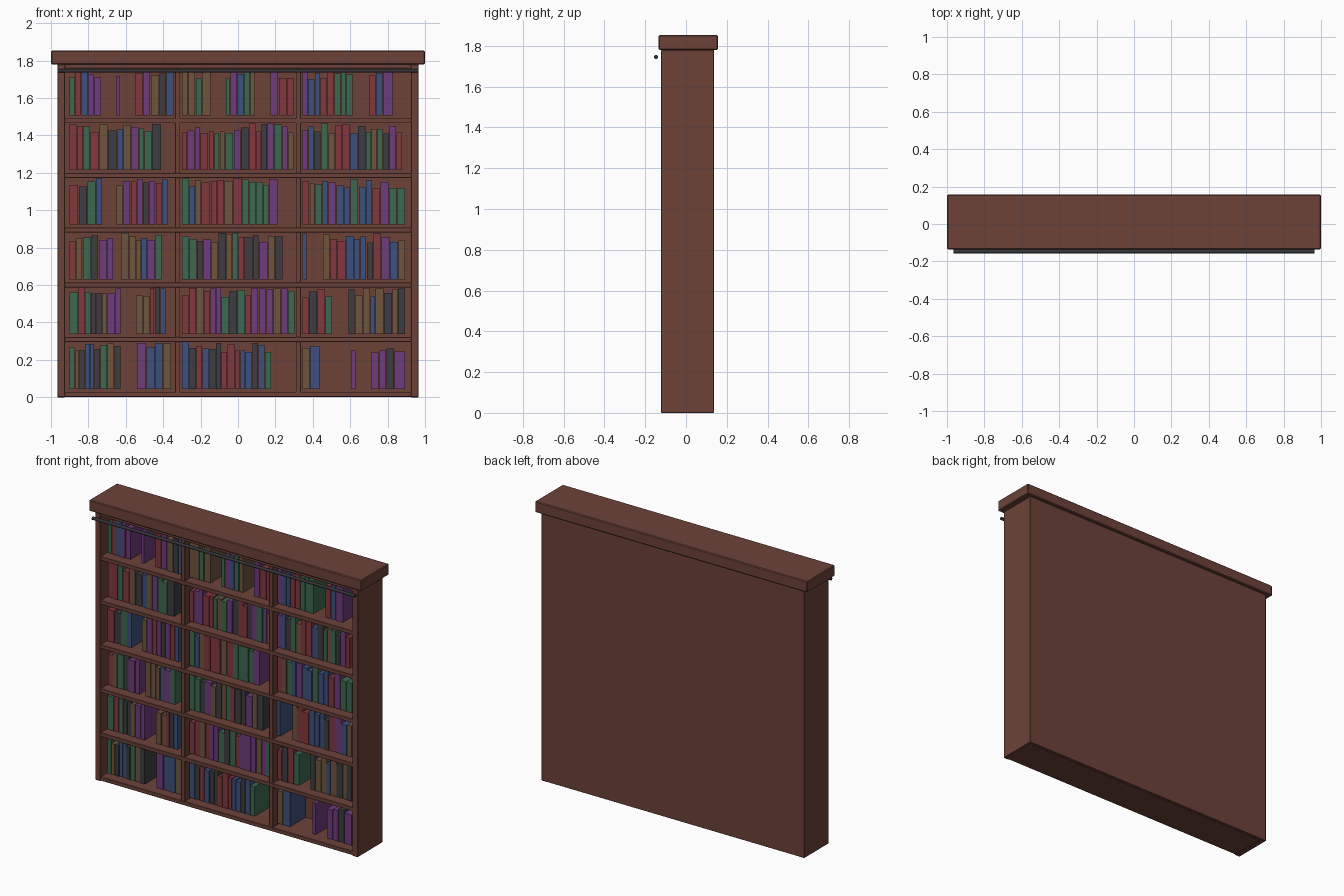
import bpy, bmesh, random
from mathutils import Matrix, Vector
from math import pi

if "Cube" in bpy.data.objects:
    bpy.data.objects.remove(bpy.data.objects["Cube"])

random.seed(4)


def material(name, rgb):
    m = bpy.data.materials.new(name)
    m.diffuse_color = (*rgb, 1)
    m.use_nodes = True
    m.node_tree.nodes["Principled BSDF"].inputs["Base Color"].default_value = m.diffuse_color
    return m


WOOD = material("wood", (0.15, 0.055, 0.04))
METAL = material("dark_metal", (0.035, 0.035, 0.042))
BOOKS = {
    "R": material("red_cover", (0.22, 0.038, 0.048)),
    "G": material("green_cover", (0.048, 0.14, 0.08)),
    "B": material("blue_cover", (0.048, 0.08, 0.20)),
    "P": material("purple_cover", (0.155, 0.045, 0.20)),
    "T": material("tan_cover", (0.155, 0.09, 0.048)),
    "K": material("black_cover", (0.048, 0.048, 0.055)),
}
ORDER = list(BOOKS)


def add_box(bm, lo, hi, mat=0):
    lo, hi = Vector(lo), Vector(hi)
    mtx = Matrix.Translation((lo + hi) / 2) @ Matrix.Diagonal((*(hi - lo), 1))
    verts = bmesh.ops.create_cube(bm, size=1, matrix=mtx)["verts"]
    for f in {f for v in verts for f in v.link_faces}:
        f.material_index = mat


def finish(bm, name, mats):
    me = bpy.data.meshes.new(name)
    bm.to_mesh(me)
    bm.free()
    for m in mats:
        me.materials.append(m)
    ob = bpy.data.objects.new(name, me)
    bpy.context.collection.objects.link(ob)
    return ob


def board(name, lo, hi, bevel=0.003):
    bm = bmesh.new()
    add_box(bm, lo, hi)
    ob = finish(bm, name, [WOOD])
    mod = ob.modifiers.new("bevel", "BEVEL")
    mod.width, mod.segments = bevel, 1
    return ob


FRONT, BACK, TOP = -0.122, 0.138, 1.78
PITCH = 0.2925

# Carcass: sides, dividers, back and cornice
for s, side in ((-1, "left"), (1, "right")):
    a, b = sorted((s * 0.965, s * 0.925))
    board(side + "_side", (a, FRONT, 0), (b, BACK, TOP))
    a, b = sorted((s * 0.337, s * 0.309))
    board(side + "_divider", (a, FRONT + 0.006, 0.02), (b, BACK - 0.02, TOP - 0.01), 0.002)
board("back_panel", (-0.963, BACK - 0.02, 0.002), (0.963, BACK, TOP), 0.001)
board("cornice", (-1, -0.135, TOP), (1, 0.157, 1.853), 0.005)

# Shelves, including the bottom and top boards
for i in range(7):
    z = i * PITCH + 0.003
    board(f"shelf_{i}", (-0.927, FRONT + 0.003, z), (0.927, BACK - 0.02, z + 0.026), 0.002)

# Rail along the front under the cornice
bm = bmesh.new()
bmesh.ops.create_cone(bm, cap_ends=True, segments=12, radius1=0.01, radius2=0.01, depth=1.93,
                      matrix=Matrix.Translation((0, -0.147, 1.746)) @ Matrix.Rotation(pi / 2, 4, "Y"))
rail = finish(bm, "front_rail", [METAL])
for p in rail.data.polygons:
    p.use_smooth = len(p.vertices) == 4

# Runs of books per shelf, bottom to top: (start x, end x, cover colours)
ROWS = [
    [(-.90, -.625, "GTKBBKGTK"), (-.54, -.355, "PBBT"), (-.30, .18, "BKRBKKRRRBBKBG"),
     (.345, .44, "TB"), (.605, .63, "P"), (.71, .895, "PPKP")],
    [(-.90, -.625, "GRGKKTPP"), (-.545, -.385, "TTRKB"), (-.30, .305, "RRTRPPGKGRPPPTPG"),
     (.345, .505, "RKRG"), (.59, .895, "KTTBTKTK")],
    [(-.90, -.665, "RTGKPP"), (-.625, -.405, "TTTBPG"), (-.30, .24, "GGKPTKTGRKKPTK"),
     (.345, .37, "B"), (.455, .895, "TRRBBBKRPBT")],
    [(-.90, -.725, "RKGB"), (-.65, -.375, "TPRPKPRB"), (-.30, .215, "GBTRRRTRGGGGP"),
     (.345, .895, "RTGBPBBGBBRPGG")],
    [(-.90, -.41, "RRGRTKBTPGGK"), (-.30, .30, "RPPRRGTGPKRRKPGPT"),
     (.345, .88, "PBKGTRRBKGTGKPR")],
    [(-.90, -.73, "GRBPP"), (-.65, -.63, "P"), (-.55, -.34, "RPTKB"), (-.30, -.145, "TTGT"),
     (-.065, .095, "GPBGT"), (.175, .30, "PRR"), (.345, .615, "PBBRRGGG"), (.70, .83, "RBP")],
]
for r, runs in enumerate(ROWS):
    bm = bmesh.new()
    z = 0.045 + r * PITCH
    for x0, x1, covers in runs:
        widths = [random.uniform(0.75, 1.25) for _ in covers]
        scale = (x1 - x0) / sum(widths)
        x = x0
        for c, w in zip(covers, widths):
            w *= scale
            add_box(bm, (x, -0.08 + random.uniform(-.003, .003), z),
                    (x + w - 0.003, 0.088, z + random.uniform(0.195, 0.25)), ORDER.index(c))
            x += w
    finish(bm, f"book_row_{r}", list(BOOKS.values()))
